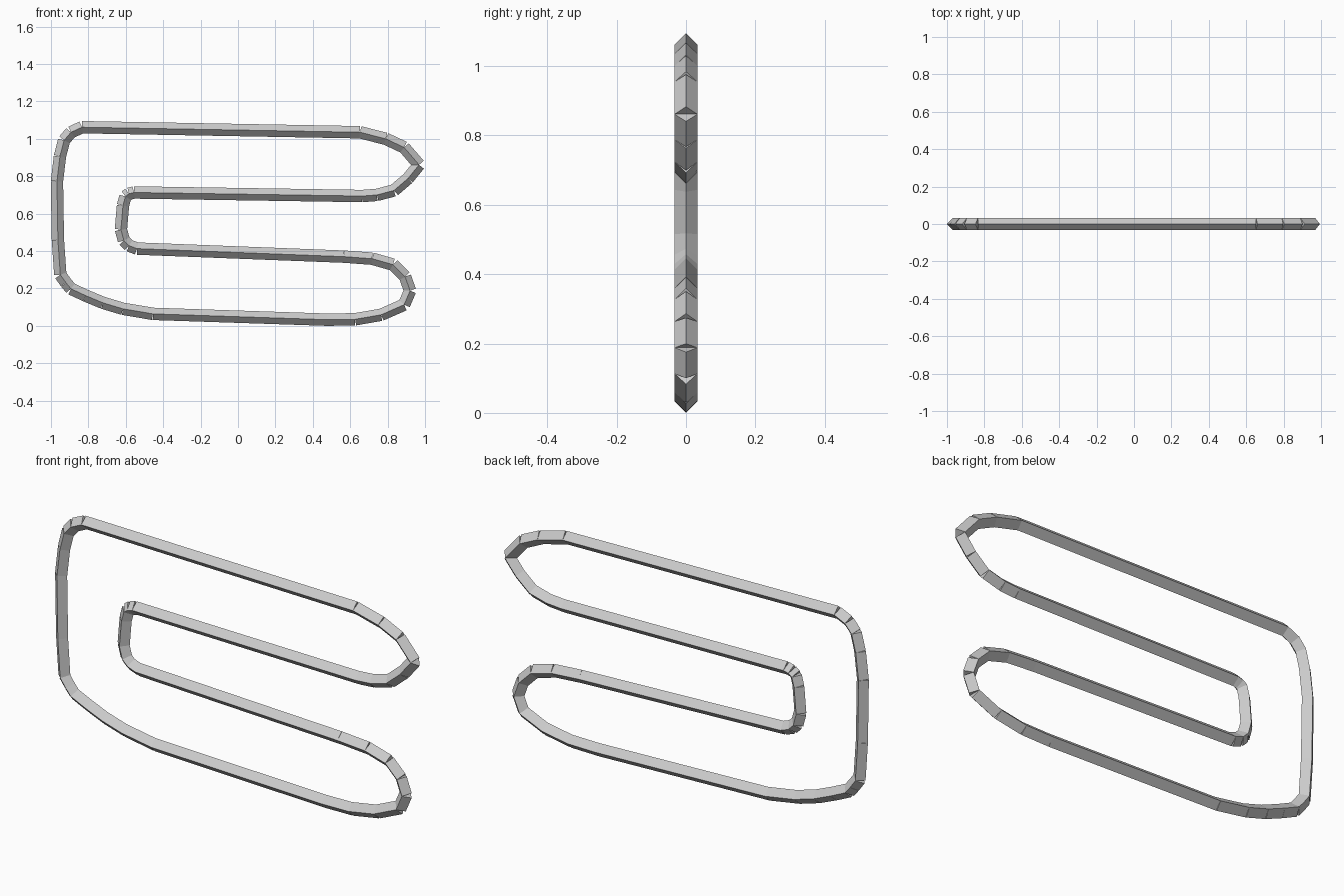
import bpy
import bmesh
from mathutils import Matrix, Vector

default_cube = bpy.data.objects.get("Cube")
if default_cube:
    bpy.data.objects.remove(default_cube, do_unlink=True)

WIRE_RADIUS = 0.033

# Centre line of the bent wire in the XZ plane, a closed loop
top_run_and_tip = [(-.834, 1.062), (.652, 1.035), (.79, 1.0), (.888, .954), (.968, .861),
                   (.909, .788), (.834, .724), (.743, .70), (.663, .694)]
inner_bend = [(-.556, .713), (-.583, .706), (-.602, .692), (-.615, .643), (-.626, .515),
              (-.61, .456), (-.583, .429), (-.54, .413)]
lower_bend = [(.567, .37), (.717, .359), (.829, .327), (.893, .263), (.92, .188),
              (.888, .113), (.765, .059), (.626, .035), (.476, .033)]
outer_bend = [(-.455, .064), (-.615, .091), (-.722, .123), (-.813, .161), (-.893, .198),
              (-.92, .231), (-.95, .273), (-.963, .461), (-.968, .772),
              (-.952, .906), (-.93, .992), (-.893, 1.035)]
centre_line = [Vector((x, 0, z)) for x, z in
               top_run_and_tip + inner_bend + lower_bend + outer_bend]


def make_material(name, colour):
    material = bpy.data.materials.new(name)
    material.use_nodes = True
    material.diffuse_color = colour
    material.node_tree.nodes["Principled BSDF"].inputs["Base Color"].default_value = colour
    return material


def add_segment(bm, start, end):
    """Add a straight diamond-section rod between two points."""
    along = (end - start).normalized()
    front = Vector((0, -1, 0))
    side = along.cross(front)
    rotation = Matrix((side, front, along)).transposed().to_4x4()
    placement = Matrix.Translation((start + end) / 2) @ rotation
    bmesh.ops.create_cone(bm, cap_ends=True, segments=4, radius1=WIRE_RADIUS,
                          radius2=WIRE_RADIUS, depth=(end - start).length,
                          matrix=placement)


def align_section(bm):
    """Report how far the section's first corner is from the front plane."""
    return min(abs(vert.co.y) for vert in bm.verts)


# Wire: one separate rod per stretch, with square-cut ends
bm = bmesh.new()
for start, end in zip(centre_line, centre_line[1:] + centre_line[:1]):
    add_segment(bm, start, end)
bmesh.ops.recalc_face_normals(bm, faces=bm.faces)

mesh = bpy.data.meshes.new("wire_loop")
bm.to_mesh(mesh)
bm.free()
mesh.materials.append(make_material("steel_grey", (0.6, 0.6, 0.6, 1)))
wire_loop = bpy.data.objects.new("wire_loop", mesh)
bpy.context.collection.objects.link(wire_loop)
